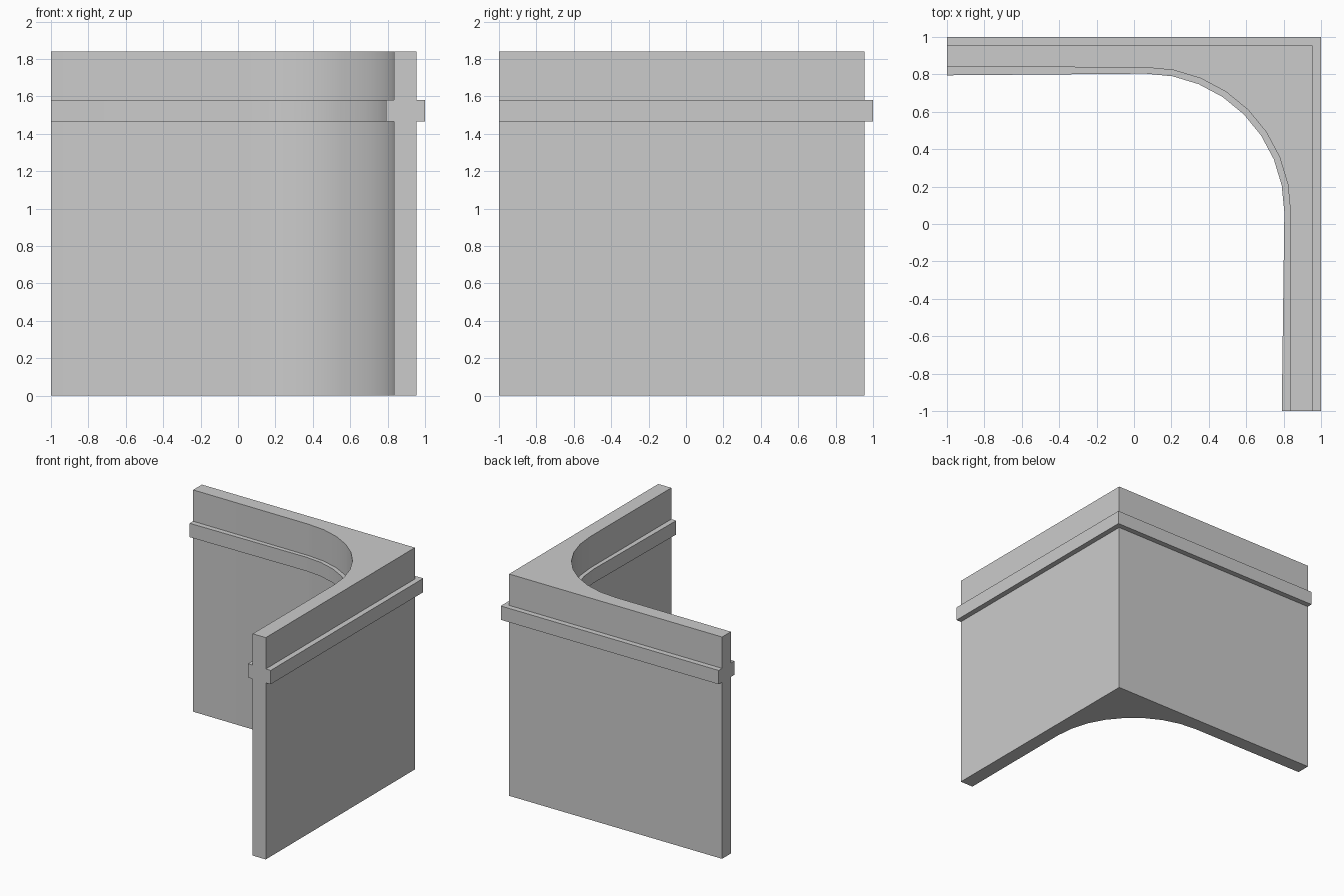
import bpy, bmesh
from math import sin, cos, pi

if "Cube" in bpy.data.objects:
    bpy.data.objects.remove(bpy.data.objects["Cube"])

ARC_STEPS = 8


def outline(outer, inner_left, inner_front, inner_mid, radius, center):
    """Plan of the corner: square outside, rounded inside."""
    pts = [(-1, outer), (-1, inner_left)]
    for i in range(ARC_STEPS + 1):
        a = pi / 2 * (1 - i / ARC_STEPS)
        pts.append((center + radius * cos(a), center + radius * sin(a)))
    pts += [(inner_front, -1), (outer, -1), (outer, outer)]
    return pts


wall = outline(0.955, 0.84, 0.835, 0.84, 0.775, 0.062)
band = outline(1.0, 0.795, 0.79, 0.805, 0.742, 0.062)

# Stack of plan sections: wall, projecting band, wall
sections = [(wall, 0), (wall, 1.465), (band, 1.465),
            (band, 1.58), (wall, 1.58), (wall, 1.84)]

bm = bmesh.new()
rings = [[bm.verts.new((x, y, z)) for x, y in plan] for plan, z in sections]
n = len(wall)
left_end, front_end = 0, n - 3

# Long faces and band ledges
for lo, hi in zip(rings, rings[1:]):
    for i in range(n):
        if i in (left_end, front_end):
            continue
        j = (i + 1) % n
        f = bm.faces.new((lo[i], lo[j], hi[j], hi[i]))
        f.smooth = True

# Flat ends with the moulding silhouette
for i in (left_end, front_end):
    bm.faces.new([r[i] for r in rings] + [r[i + 1] for r in reversed(rings)])

# Top and bottom
bm.faces.new(rings[0])
bm.faces.new(rings[-1])
bmesh.ops.recalc_face_normals(bm, faces=bm.faces)

mesh = bpy.data.meshes.new("corner_wall")
bm.to_mesh(mesh)
bm.free()
obj = bpy.data.objects.new("corner_wall", mesh)
bpy.context.collection.objects.link(obj)

# Smooth inner curve, crisp edges
bpy.context.view_layer.objects.active = obj
obj.select_set(True)
bpy.ops.object.shade_smooth_by_angle(angle=pi / 6)
